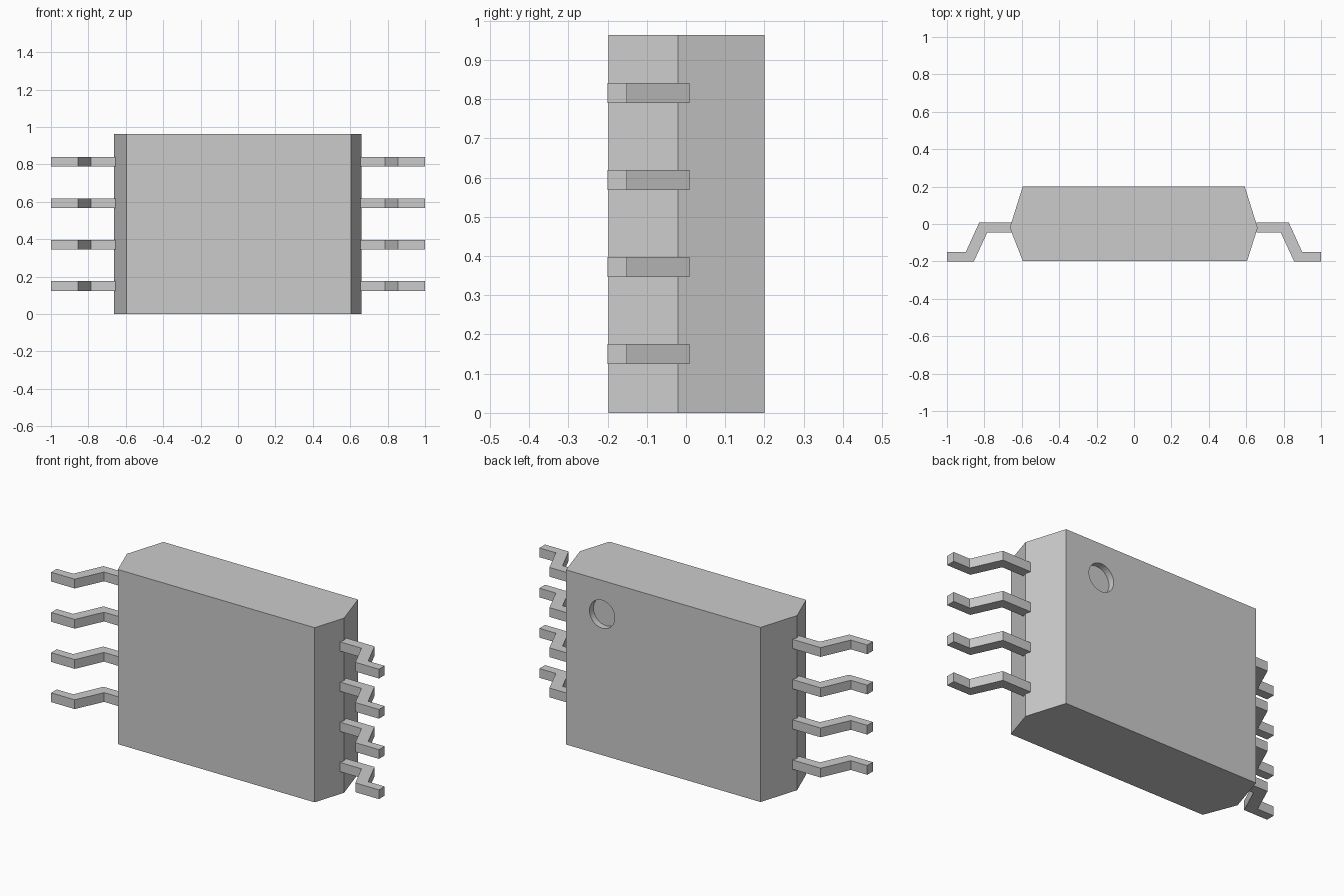
import bpy, bmesh
from math import pi

if "Cube" in bpy.data.objects:
    bpy.data.objects.remove(bpy.data.objects["Cube"])


def prism(name, profile, z0, z1):
    """Extrude an XY outline from z0 to z1."""
    bm = bmesh.new()
    face = bm.faces.new([bm.verts.new((x, y, z0)) for x, y in profile])
    ext = bmesh.ops.extrude_face_region(bm, geom=[face])
    verts = [v for v in ext["geom"] if isinstance(v, bmesh.types.BMVert)]
    bmesh.ops.translate(bm, verts=verts, vec=(0, 0, z1 - z0))
    bmesh.ops.recalc_face_normals(bm, faces=bm.faces)
    mesh = bpy.data.meshes.new(name)
    bm.to_mesh(mesh)
    bm.free()
    obj = bpy.data.objects.new(name, mesh)
    bpy.context.collection.objects.link(obj)
    return obj


# Chip body: block with bevelled sides
body = prism("chip_body", [(-0.595, -0.197), (0.605, -0.197), (0.661, -0.02),
                           (0.592, 0.2), (-0.595, 0.2), (-0.664, -0.02)], 0, 0.963)

# Round orientation dimple in the back face
bpy.ops.mesh.primitive_cylinder_add(vertices=32, radius=0.077, depth=0.07,
                                    location=(0.372, 0.2, 0.777),
                                    rotation=(pi / 2, 0, 0))
cutter = bpy.context.object
cutter.name = "dimple_cutter"
cut = body.modifiers.new("dimple", 'BOOLEAN')
cut.object = cutter
cut.operation = 'DIFFERENCE'
cut.solver = 'EXACT'

# Bake the cut, then drop the cutter
bpy.context.view_layer.objects.active = body
bpy.ops.object.modifier_apply(modifier="dimple")
bpy.data.objects.remove(cutter)

# Gull-wing leads, four on each side
lead = [(0.654, 0.009), (0.827, 0.009), (0.9, -0.151), (1.0, -0.151),
        (1.0, -0.2), (0.856, -0.2), (0.785, -0.046), (0.654, -0.046)]
for side, label in ((1, "right"), (-1, "left")):
    for i in range(4):
        z = 0.15 + i * 0.2217
        prism(f"{label}_lead_{i + 1}", [(x * side, y) for x, y in lead],
              z - 0.0255, z + 0.0255)
